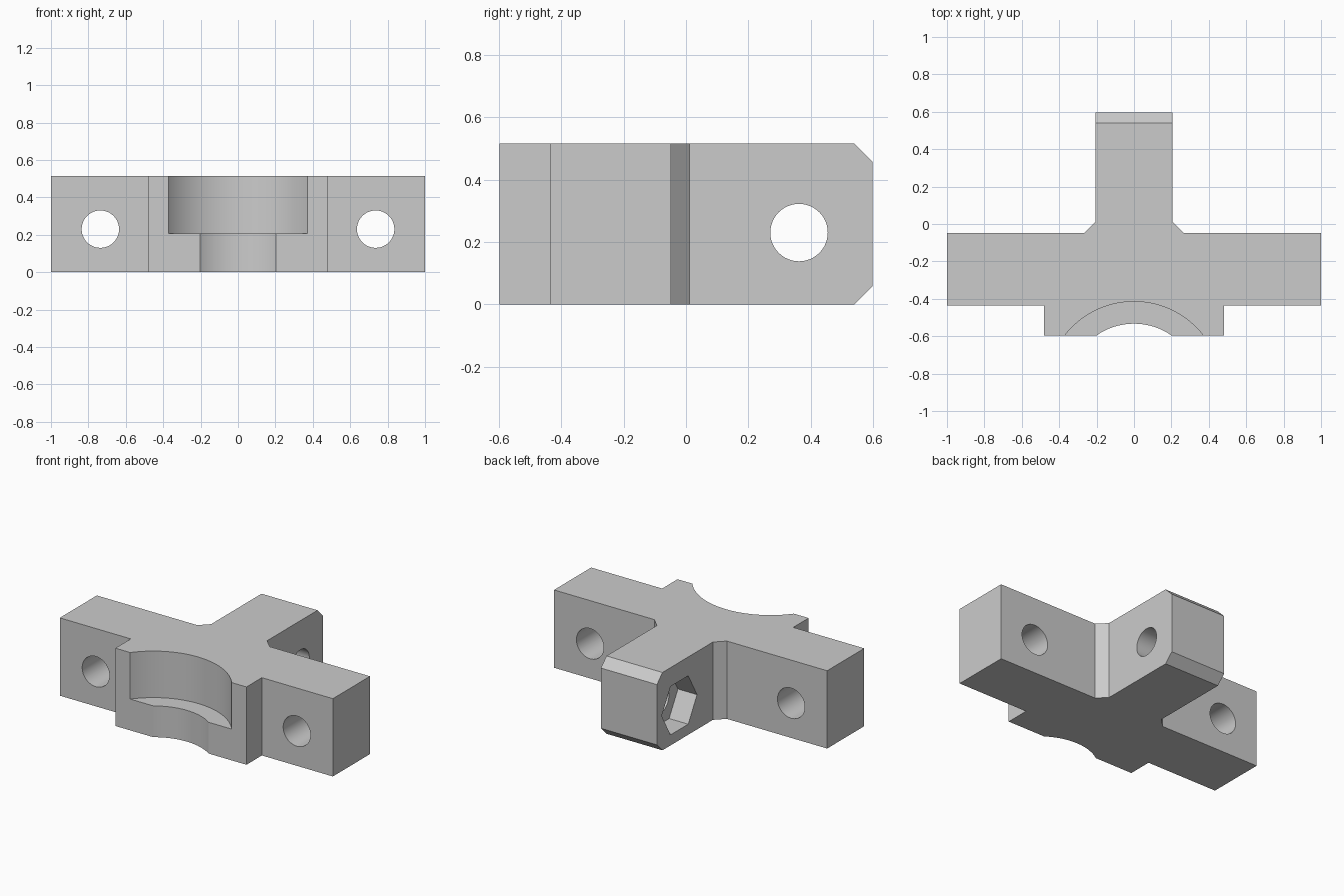
import bpy
import bmesh
import math
from mathutils import Matrix, Vector

if "Cube" in bpy.data.objects:
    bpy.data.objects.remove(bpy.data.objects["Cube"], do_unlink=True)

HEIGHT = 0.515
HOLE_Z = 0.23

grey = bpy.data.materials.new("plain grey")
grey.use_nodes = True
colour = (0.6, 0.6, 0.6, 1)
grey.diffuse_color = colour
grey.node_tree.nodes["Principled BSDF"].inputs["Base Color"].default_value = colour


def add_object(name, bm):
    bmesh.ops.recalc_face_normals(bm, faces=bm.faces)
    mesh = bpy.data.meshes.new(name)
    bm.to_mesh(mesh)
    bm.free()
    mesh.materials.append(grey)
    obj = bpy.data.objects.new(name, mesh)
    bpy.context.collection.objects.link(obj)
    return obj


def prism(name, outline, depth):
    """Extrude an outline in the XY plane upwards."""
    bm = bmesh.new()
    face = bm.faces.new([bm.verts.new((x, y, 0)) for x, y in outline])
    top = bmesh.ops.extrude_face_region(bm, geom=[face])["geom"]
    bmesh.ops.translate(bm, vec=(0, 0, depth),
                        verts=[v for v in top if isinstance(v, bmesh.types.BMVert)])
    return add_object(name, bm)


def cut(name, sides, radius, start, end):
    """Subtract a cylinder running from start to end from the bracket."""
    start, end = Vector(start), Vector(end)
    axis = end - start
    bm = bmesh.new()
    place = Matrix.Translation((start + end) / 2) @ axis.to_track_quat("Z", "Y").to_matrix().to_4x4()
    bmesh.ops.create_cone(bm, cap_ends=True, segments=sides, radius1=radius,
                          radius2=radius, depth=axis.length, matrix=place)
    cutter = add_object(name, bm)
    cutter.hide_render = True
    mod = bracket.modifiers.new(name, "BOOLEAN")
    mod.operation = "DIFFERENCE"
    mod.solver = "EXACT"
    mod.object = cutter
    bpy.context.view_layer.objects.active = bracket
    bpy.ops.object.modifier_apply(modifier=mod.name)
    bpy.data.objects.remove(cutter, do_unlink=True)


# T-shaped body: half outline from front to back, mirrored
half = [(0.48, -0.597), (0.48, -0.436), (1, -0.436), (1, -0.048),
        (0.265, -0.048), (0.205, 0.012), (0.205, 0.597)]
bracket = prism("clamp_bracket", half + [(-x, y) for x, y in reversed(half)], HEIGHT)

# Chamfer the top and bottom edges of the stem end
bm = bmesh.new()
bm.from_mesh(bracket.data)
ends = [e for e in bm.edges
        if all(v.co.y > 0.5 for v in e.verts) and abs(e.verts[0].co.z - e.verts[1].co.z) < 0.01]
bmesh.ops.bevel(bm, geom=ends, offset=0.058, segments=1, affect="EDGES")
bm.to_mesh(bracket.data)
bm.free()

# Stepped round seat in the front
SEAT_Y = -0.885
cut("lower_seat", 128, 0.352, (0, SEAT_Y, -0.1), (0, SEAT_Y, 0.4))
cut("upper_seat", 128, 0.47, (0, SEAT_Y, 0.207), (0, SEAT_Y, 0.7))

# Bolt holes through both wings
for side in (-1, 1):
    cut("wing_hole", 48, 0.1, (side * 0.736, -0.7, HOLE_Z), (side * 0.736, 0.2, HOLE_Z))

# Cross hole through the stem with a hexagonal nut pocket on one side
cut("stem_hole", 48, 0.092, (-0.4, 0.362, HOLE_Z), (0.4, 0.362, HOLE_Z))
bm = bmesh.new()
pocket = [(0.362 + 0.185 * math.cos(i * math.pi / 3),
           HOLE_Z + 0.185 * math.sin(i * math.pi / 3)) for i in range(6)]
face = bm.faces.new([bm.verts.new((-0.3, y, z)) for y, z in pocket])
inner = bmesh.ops.extrude_face_region(bm, geom=[face])["geom"]
bmesh.ops.translate(bm, vec=(0.235, 0, 0),
                    verts=[v for v in inner if isinstance(v, bmesh.types.BMVert)])
nut_pocket = add_object("nut_pocket", bm)
nut_pocket.hide_render = True
mod = bracket.modifiers.new("nut_pocket", "BOOLEAN")
mod.solver = "EXACT"
mod.object = nut_pocket
bpy.context.view_layer.objects.active = bracket
bpy.ops.object.modifier_apply(modifier=mod.name)
bpy.data.objects.remove(nut_pocket, do_unlink=True)

# Smooth round walls, sharp machined edges
bpy.ops.object.select_all(action="DESELECT")
bracket.select_set(True)
bpy.context.view_layer.objects.active = bracket
bpy.ops.object.shade_smooth_by_angle(angle=math.radians(25))
